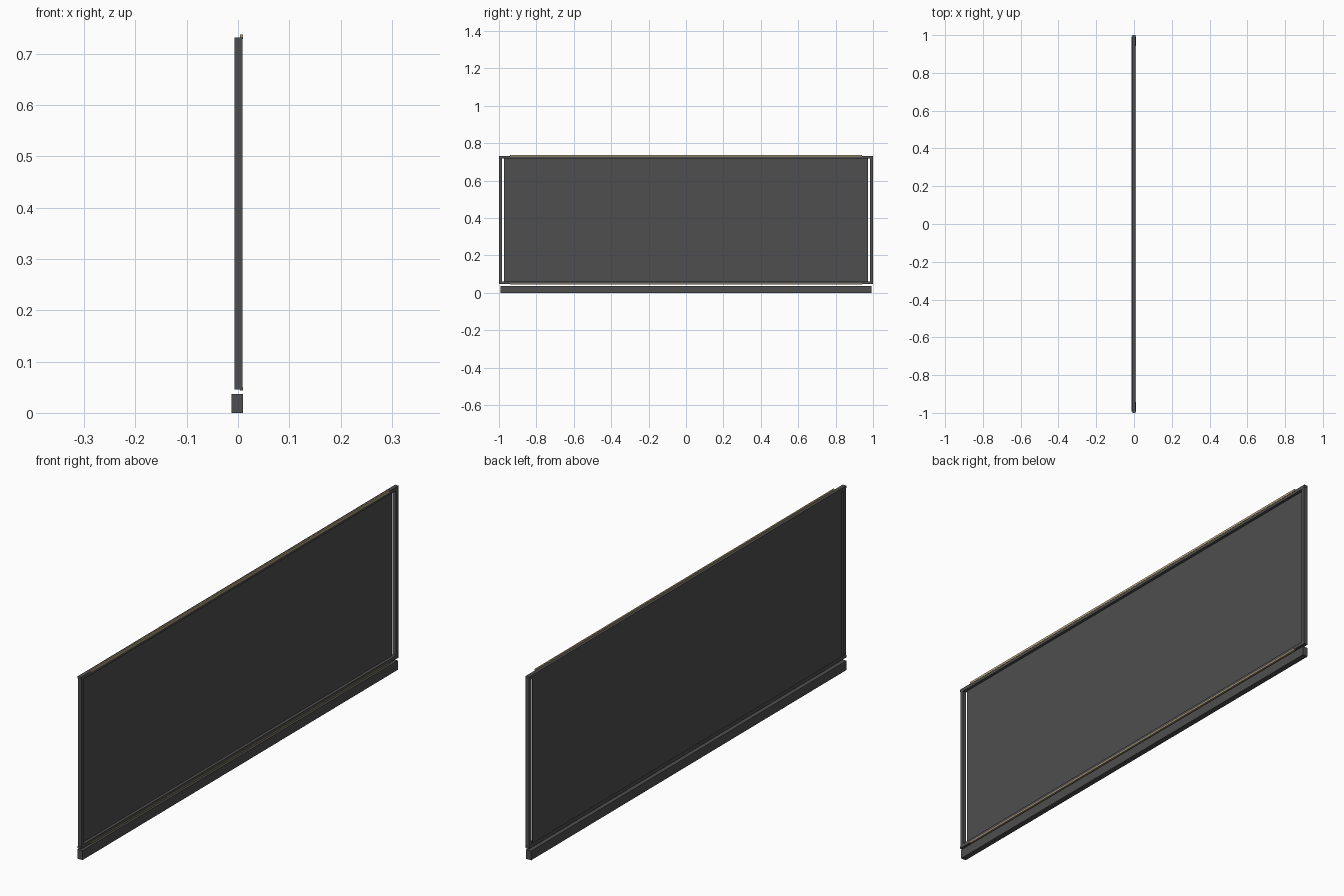
import bpy

cube = bpy.data.objects.get("Cube")
if cube:
    bpy.data.objects.remove(cube, do_unlink=True)


def material(name, rgb):
    m = bpy.data.materials.new(name)
    m.use_nodes = True
    m.diffuse_color = (*rgb, 1)
    m.node_tree.nodes["Principled BSDF"].inputs["Base Color"].default_value = (*rgb, 1)
    return m


grey = material("dark grey", (0.077, 0.077, 0.077))
tan = material("tan", (0.45, 0.36, 0.2))


def box(name, xs, ys, zs, mat):
    """Box given by its lower and upper limit on each axis."""
    limits = (xs, ys, zs)
    bpy.ops.mesh.primitive_cube_add(size=1, location=[(a + b) / 2 for a, b in limits])
    ob = bpy.context.object
    ob.name = name
    ob.scale = [b - a for a, b in limits]
    bpy.ops.object.transform_apply(location=False, rotation=False, scale=True)
    ob.data.materials.append(mat)
    return ob


BOTTOM, TOP = 0.046, 0.731     # frame height limits
DEPTH = (-0.007, 0.0085)       # frame depth
RAIL, STILE, CAP = 0.014, 0.016, 0.009

# Base bar, separated from the frame by a narrow gap
box("base_bar", (-0.0125, 0.0095), (-0.993, 0.993), (0, 0.037), grey)

# Panel set towards one face of the frame, with open slits at both ends
box("panel", (-0.006, -0.003), (-0.974, 0.974),
    (BOTTOM + RAIL / 2, TOP - RAIL / 2), grey)

# Rails with their tan seal strips
for label, low, high, strip in (("bottom", BOTTOM, BOTTOM + RAIL, (0.044, 0.049)),
                                ("top", TOP - RAIL, TOP, (0.728, 0.737))):
    box(label + "_rail", DEPTH, (-0.984, 0.984), (low, high), grey)
    box(label + "_strip", (0.004, 0.0095), (-0.942, 0.942), strip, tan)

# Stiles with corner caps
for label, s in (("front", -1), ("back", 1)):
    outer = sorted((s, s * (1 - STILE)))
    stile = sorted((s * 0.999, s * (1 - STILE)))
    box(label + "_stile", (-0.0068, 0.0083), stile, (BOTTOM + CAP, TOP - CAP), grey)
    for end, low in (("bottom", BOTTOM), ("top", TOP - CAP)):
        box(label + "_" + end + "_corner", DEPTH, outer, (low, low + CAP), grey)
